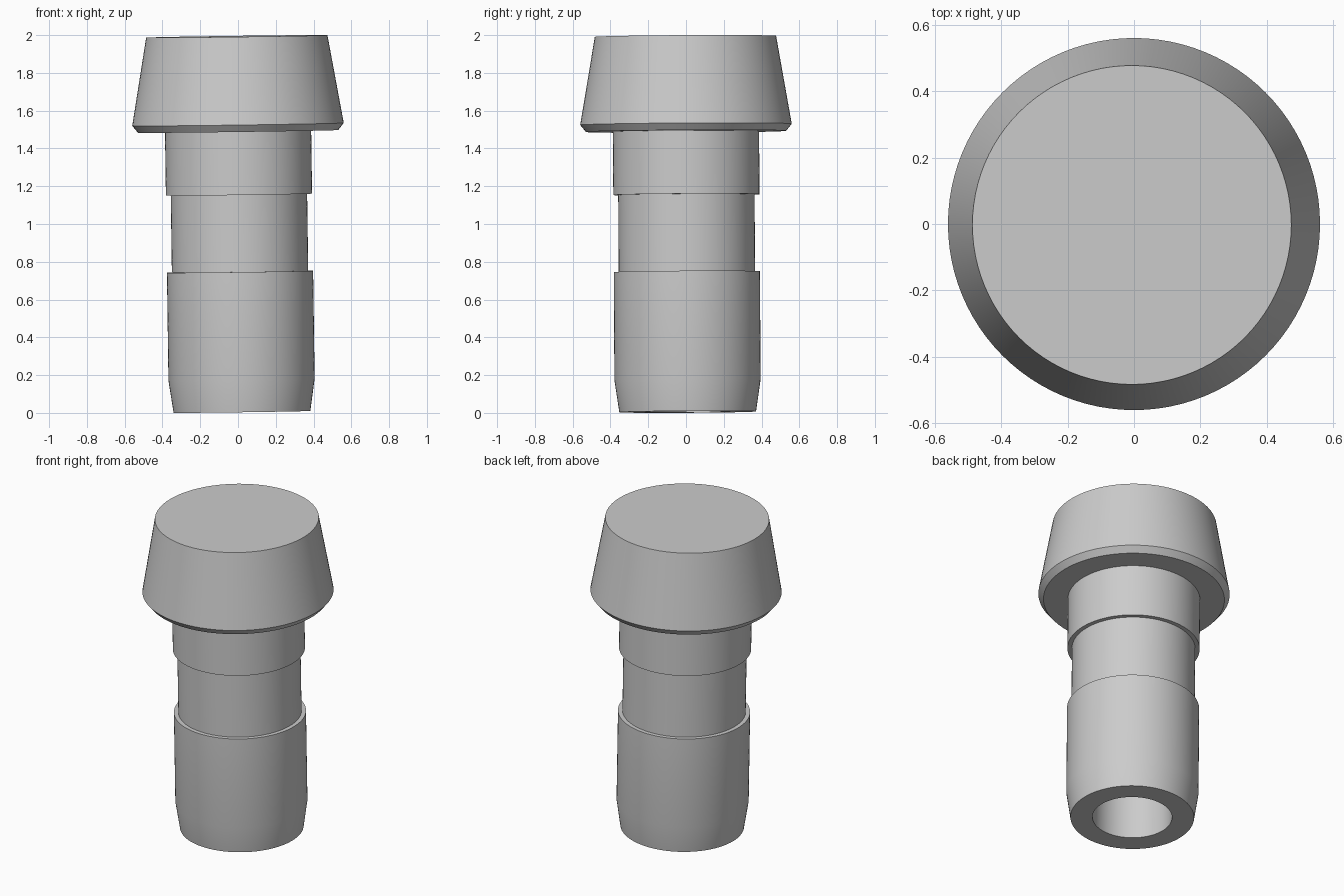
import bpy, bmesh, math
from mathutils import Vector, Euler

cube = bpy.data.objects.get("Cube")
if cube:
    bpy.data.objects.remove(cube, do_unlink=True)

SEGMENTS = 96
TILT = Euler((0.006, -0.0138, 0))            # the plug leans very slightly
BASE = Vector((0.021, 0.009, 0.0055))

grey = bpy.data.materials.new("plain grey")
grey.use_nodes = True
colour = (0.6, 0.6, 0.6, 1)
grey.diffuse_color = colour
grey.node_tree.nodes["Principled BSDF"].inputs["Base Color"].default_value = colour


def lathe(name, profile):
    """Spin a (radius, height) profile round the z axis."""
    bm = bmesh.new()
    verts = [bm.verts.new((r, 0, z)) for r, z in profile]
    edges = [bm.edges.new(pair) for pair in zip(verts, verts[1:])]
    bmesh.ops.spin(bm, geom=verts + edges, cent=(0, 0, 0), axis=(0, 0, 1),
                   angle=math.tau, steps=SEGMENTS, use_merge=True)
    bmesh.ops.remove_doubles(bm, verts=bm.verts, dist=0.0001)
    bmesh.ops.recalc_face_normals(bm, faces=bm.faces)
    mesh = bpy.data.meshes.new(name)
    bm.to_mesh(mesh)
    bm.free()
    mesh.materials.append(grey)
    obj = bpy.data.objects.new(name, mesh)
    bpy.context.collection.objects.link(obj)
    obj.location, obj.rotation_euler = BASE, TILT
    bpy.ops.object.select_all(action="DESELECT")
    obj.select_set(True)
    bpy.context.view_layer.objects.active = obj
    bpy.ops.object.shade_smooth_by_angle(angle=math.radians(25))
    return obj


# One closed turned body: blind bore, stem with groove, flared head
bore = [(0, 1.4), (0.233, 1.4), (0.233, 0)]
stem = [(0.362, 0), (0.387, 0.17), (0.387, 0.742),
        (0.361, 0.742), (0.361, 1.15), (0.387, 1.15), (0.387, 1.485)]
head = [(0.53, 1.485), (0.56, 1.522), (0.48, 1.988), (0, 1.988)]
lathe("plug_body", bore + stem + head)
